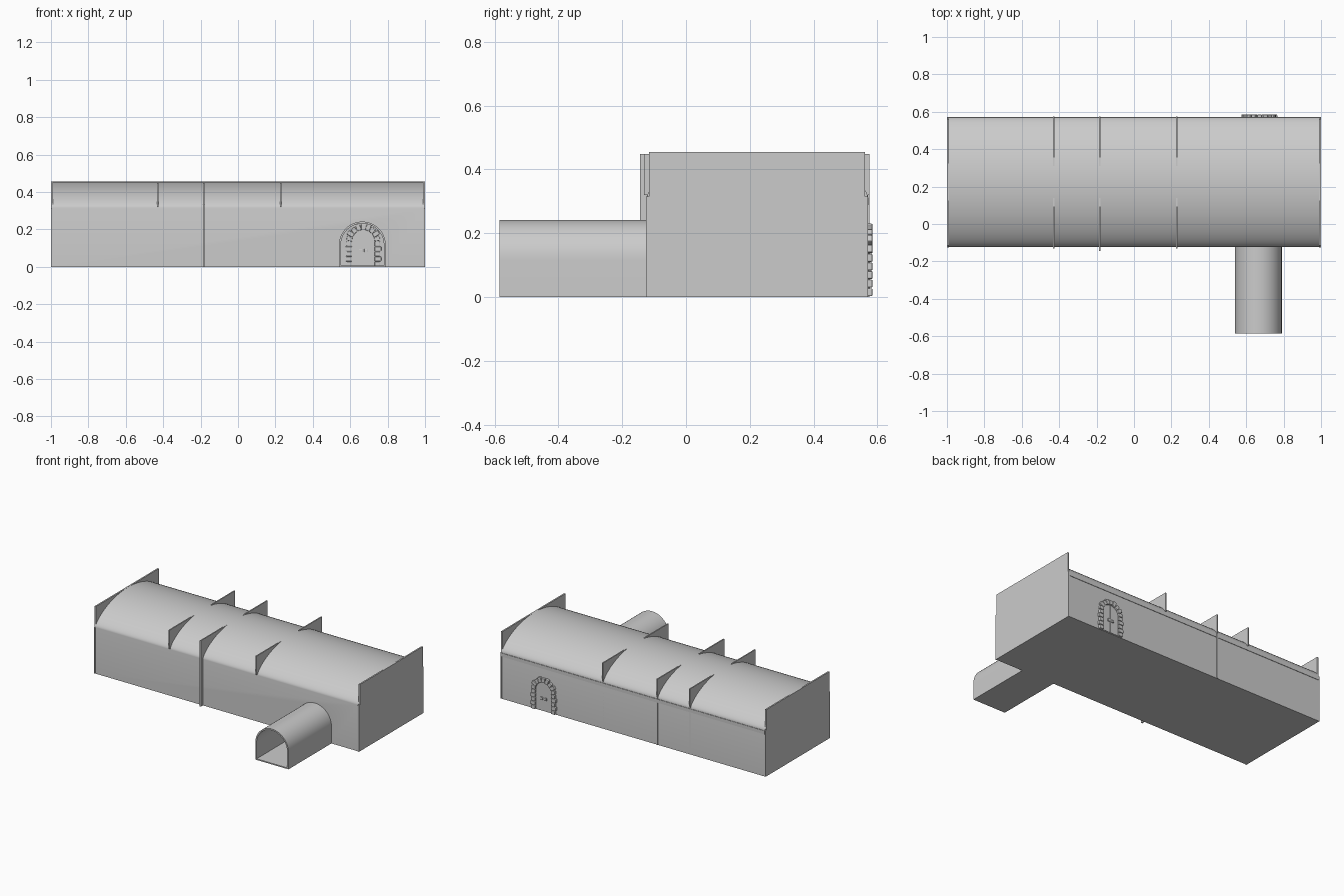
import bpy, bmesh
from math import sin, cos, pi, sqrt, atan2
from mathutils import Matrix, Vector

if "Cube" in bpy.data.objects:
    bpy.data.objects.remove(bpy.data.objects["Cube"])

Y0, Y1, YC = -0.122, 0.57, 0.224      # hall front, back, centre
SPRING, TOP = 0.315, 0.455            # vault spring and crown
DOOR_X, TUN_X = 0.67, 0.665


def finish(name, bm, smooth=False, bevel=0):
    bmesh.ops.recalc_face_normals(bm, faces=bm.faces)
    me = bpy.data.meshes.new(name)
    bm.to_mesh(me)
    bm.free()
    ob = bpy.data.objects.new(name, me)
    bpy.context.collection.objects.link(ob)
    bpy.ops.object.select_all(action='DESELECT')
    bpy.context.view_layer.objects.active = ob
    ob.select_set(True)
    if bevel:
        m = ob.modifiers.new("worn_edges", 'BEVEL')
        m.width, m.segments = bevel, 2
    if smooth:
        bpy.ops.object.shade_smooth_by_angle(angle=0.7)
    return ob


def prism(name, profile, axis, a, b, smooth=False):
    """Extrude a profile: axis x takes (y, z) points, axis y takes (x, z)."""
    bm = bmesh.new()
    put = (lambda p, t: (t, p[0], p[1])) if axis == 'x' else (lambda p, t: (p[0], t, p[1]))
    f = bm.faces.new([bm.verts.new(put(p, a)) for p in profile])
    ext = bmesh.ops.extrude_face_region(bm, geom=[f])
    d = Vector(put((0, 0), b - a))
    bmesh.ops.translate(bm, vec=d, verts=[v for v in ext['geom'] if isinstance(v, bmesh.types.BMVert)])
    return finish(name, bm, smooth)


def block(bm, loc, size, angle=0, axis='X'):
    bmesh.ops.create_cube(bm, size=1, matrix=Matrix.Translation(loc)
                          @ Matrix.Rotation(angle, 4, axis) @ Matrix.Diagonal((*size, 1)))


def box(name, lo, hi):
    bm = bmesh.new()
    block(bm, [(p + q) / 2 for p, q in zip(lo, hi)], [q - p for p, q in zip(lo, hi)])
    return finish(name, bm)


def vault_point(t, inset=0):
    """Point on the flattened vault; t runs 0..pi from front to back."""
    half, rise = (Y1 - Y0) / 2 - inset, TOP - SPRING - inset * 0.6
    u = -cos(t)
    r = (half * half + rise * rise) / (2 * rise)
    arc = sqrt(r * r - (u * half) ** 2) - (r - rise)
    return (YC + u * half, SPRING - inset * 0.4 + 0.5 * (arc + rise * sin(t)))


def hall_profile(inset=0, base=0):
    pts = [vault_point(pi * i / 40, inset) for i in range(41)]
    return [(pts[0][0], base)] + pts + [(pts[-1][0], base)]


def tunnel_profile(r, base=0):
    return ([(TUN_X - r, base)]
            + [(TUN_X - r * cos(pi * i / 24), 0.117 + r * sin(pi * i / 24)) for i in range(25)]
            + [(TUN_X + r, base)])


# Vaulted hall shell with the tunnel opening cut through its front wall
hall = prism("hall_vault", hall_profile() + hall_profile(0.01)[::-1], 'x', -0.995, 0.995, True)
cutter = prism("tunnel_cutter", tunnel_profile(0.115, 0.004), 'y', -0.3, 0.1)
cut = hall.modifiers.new("tunnel_opening", 'BOOLEAN')
cut.object, cut.operation, cut.solver = cutter, 'DIFFERENCE', 'EXACT'
bpy.ops.object.select_all(action='DESELECT')
bpy.context.view_layer.objects.active = hall
hall.select_set(True)
bpy.ops.object.modifier_apply(modifier=cut.name)
bpy.data.objects.remove(cutter)

# Entrance tunnel and floors
prism("entrance_tunnel", tunnel_profile(0.125) + tunnel_profile(0.115)[::-1], 'y', -0.585, Y0 + 0.005, True)
box("tunnel_floor", (TUN_X - 0.12, -0.585, 0), (TUN_X + 0.12, Y0 + 0.01, 0.008))
box("hall_floor", (-0.99, Y0 + 0.005, 0), (0.99, Y1 - 0.005, 0.008))
box("back_ledge", (-0.995, Y1 - 0.008, 0.288), (0.995, Y1 + 0.003, 0.312))

# Rectangular end walls, narrower above the spring line
end = [(Y0 - 0.003, 0), (Y0 - 0.003, 0.315), (-0.116, 0.315), (-0.116, TOP),
       (0.562, TOP), (0.562, 0.315), (Y1 + 0.001, 0.315), (Y1 + 0.001, 0)]
for side, name in ((-1, "left_end_wall"), (1, "right_end_wall")):
    prism(name, end, 'x', side * 0.99, side * 1.0)

# Cross walls with an open arch and alternating arch stones
for name, x, out, low in (("left", -0.43, 0.009, 0.32), ("middle", -0.183, 0.023, 0), ("right", 0.228, 0.009, 0.32)):
    back = Y1 + 0.005
    wall = [(Y0, 0), (Y0, low), (Y0 - out, low), (Y0 - out, 0.449), (back, 0.449),
            (back, low), (Y1, low), (Y1, 0)]
    if low == 0:
        wall = [(Y0 - out, 0), (Y0 - out, 0.449), (back, 0.449), (back, 0)]
    prism(name + "_cross_wall", wall + hall_profile(0.05)[::-1], 'x', x - 0.004, x + 0.004)
    bm = bmesh.new()
    n = 13
    for i in range(n):
        t = pi * (i + 0.5) / n
        (ya, za), (yb, zb) = vault_point(t - 0.05, 0.023), vault_point(t + 0.05, 0.023)
        y, z = vault_point(t, 0.023)
        block(bm, (x, y, z - 0.004 if i in (0, n - 1) else z + 0.003),
              (0.044 if i % 2 else 0.03, 0.07 * (0.35 + 0.65 * sin(t)), 0.036),
              atan2(zb - za, yb - ya))
    for k in range(5):
        for y in (Y0 + 0.033, Y1 - 0.033):
            block(bm, (x, y, 0.037 + k * 0.058), (0.03 if k % 2 else 0.044, 0.036, 0.054))
    finish(name + "_arch_stones", bm, bevel=0.003)

# Back door: stone surround, arched leaf, centre seam and two handles
bm = bmesh.new()
for k in range(5):
    for s in (-1, 1):
        w = 0.036 if k % 2 else 0.03
        block(bm, (DOOR_X + s * (0.06 + w / 2), 0.57, 0.015 + k * 0.027), (w, 0.03, 0.025))
for i in range(9):
    t = pi * (i + 0.5) / 9
    d = 0.036 if i % 2 else 0.03
    r = 0.06 + d / 2
    block(bm, (DOOR_X + r * cos(t), 0.57, 0.137 + r * sin(t)), (d, 0.03, 0.024), -t, 'Y')
finish("door_surround", bm, bevel=0.004)
leaf = ([(DOOR_X - 0.061, 0.004)]
        + [(DOOR_X - 0.061 * cos(pi * i / 16), 0.135 + 0.061 * sin(pi * i / 16)) for i in range(17)]
        + [(DOOR_X + 0.061, 0.004)])
prism("door_leaf", leaf, 'y', 0.557, 0.574)
box("door_seam", (DOOR_X - 0.002, 0.555, 0.004), (DOOR_X + 0.002, 0.577, 0.194))
bm = bmesh.new()
for s in (-1, 1):
    for y in (0.553, 0.578):
        block(bm, (DOOR_X + s * 0.014, y, 0.087), (0.018, 0.008, 0.018))
finish("door_handles", bm, bevel=0.002)
